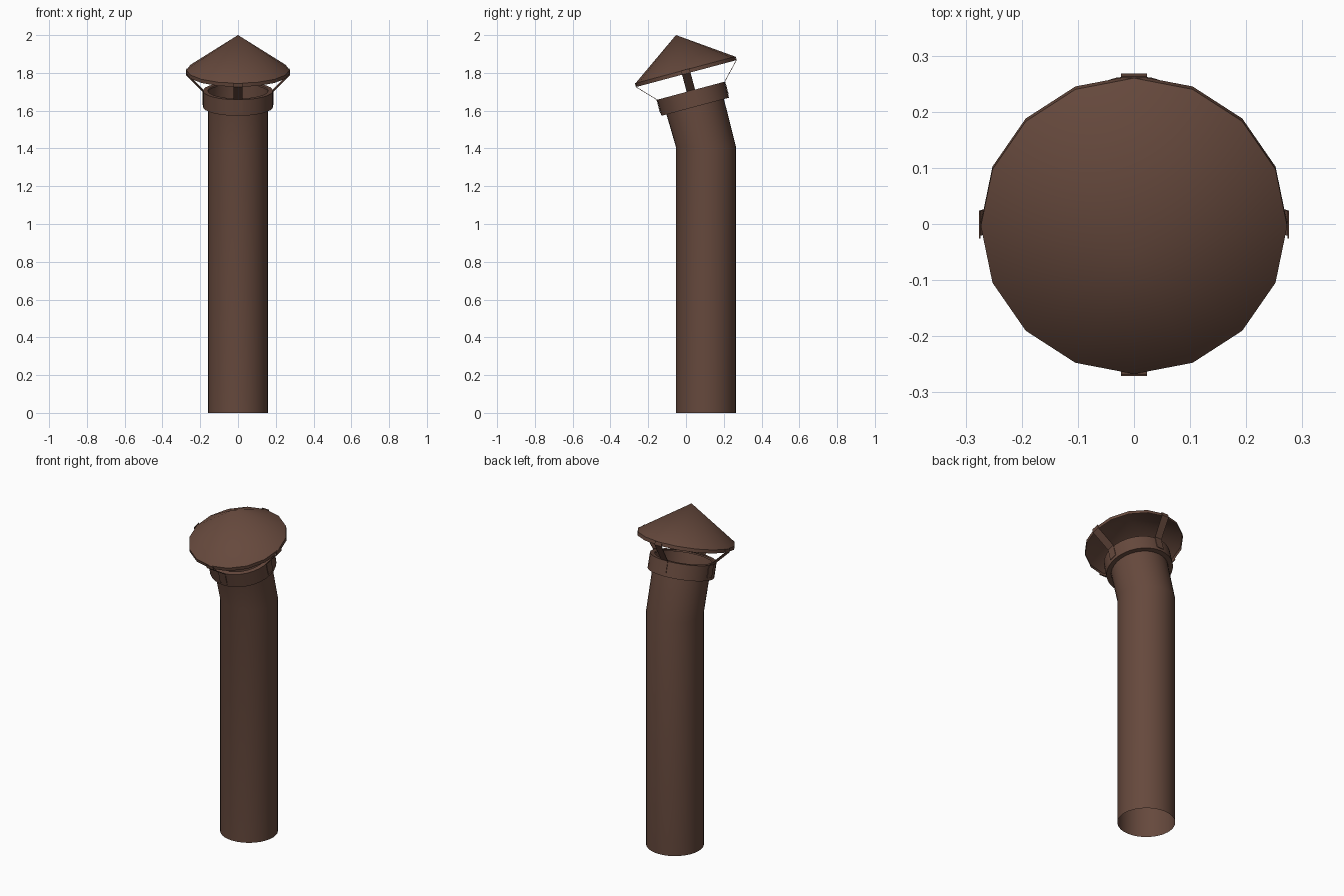
import bpy, bmesh, math
from mathutils import Matrix, Vector

cube = bpy.data.objects.get("Cube")
if cube:
    bpy.data.objects.remove(cube, do_unlink=True)

brown = bpy.data.materials.new("brown_metal")
brown.use_nodes = True
color = (0.132, 0.066, 0.046, 1)
brown.diffuse_color = color
brown.node_tree.nodes["Principled BSDF"].inputs["Base Color"].default_value = color

# Upright frame of the flue, and tilted frame starting at the bend
BASE = Matrix.Translation((0, 0.105, 0))
BEND_Z = 1.41
TILT = Matrix.Translation((0, 0.105, BEND_Z)) @ Matrix.Rotation(math.radians(15), 4, 'X')
PIPE_R = 0.159


def add_object(name, bm):
    mesh = bpy.data.meshes.new(name)
    bm.to_mesh(mesh)
    bm.free()
    mesh.materials.append(brown)
    obj = bpy.data.objects.new(name, mesh)
    bpy.context.collection.objects.link(obj)
    return obj


def smooth(obj):
    bpy.ops.object.select_all(action='DESELECT')
    obj.select_set(True)
    bpy.context.view_layer.objects.active = obj
    bpy.ops.object.shade_smooth_by_angle(angle=math.radians(30))


def loft(name, rings, sides):
    """Skin circles given as (frame, radius, height); zero radius makes a tip."""
    bm = bmesh.new()
    loops = []
    for frame, r, h in rings:
        count = sides if r > 0 else 1
        loops.append([bm.verts.new(frame @ Vector((r * math.cos(a), r * math.sin(a), h)))
                      for a in (math.tau * i / sides for i in range(count))])
    for low, high in zip(loops, loops[1:]):
        for i in range(sides):
            j = (i + 1) % sides
            if len(high) == 1:
                bm.faces.new((low[i], low[j], high[0]))
            else:
                bm.faces.new((low[i], low[j], high[j], high[i]))
    obj = add_object(name, bm)
    smooth(obj)
    return obj


# Bent open pipe
loft("flue_pipe", [(BASE, PIPE_R, 0), (BASE, PIPE_R, BEND_Z), (TILT, PIPE_R, 0.3)], 32)

# Collar band around the pipe mouth
loft("collar", [(TILT, PIPE_R, 0.218), (TILT, 0.185, 0.218),
                (TILT, 0.185, 0.306), (TILT, PIPE_R, 0.306)], 32)

# Hollow conical rain cap with a short skirt
loft("rain_cap", [(TILT, 0.273, 0.4), (TILT, 0.273, 0.42), (TILT, 0, 0.611)], 16)

# Four bent straps joining collar and cap
STRAP = [(0.187, 0.235), (0.187, 0.308), (0.275, 0.4), (0.275, 0.421)]
for side, angle in (("left", 0), ("back", 90), ("right", 180), ("front", 270)):
    frame = TILT @ Matrix.Rotation(math.radians(angle), 4, 'Z')
    bm = bmesh.new()
    pairs = [[bm.verts.new(frame @ Vector((r, w, h))) for w in (-0.023, 0.023)]
             for r, h in STRAP]
    for (a, b), (c, d) in zip(pairs, pairs[1:]):
        bm.faces.new((a, b, d, c))
    strap = add_object(side + "_strap", bm)
    solid = strap.modifiers.new("thickness", 'SOLIDIFY')
    solid.thickness = 0.003
    solid.offset = 0
